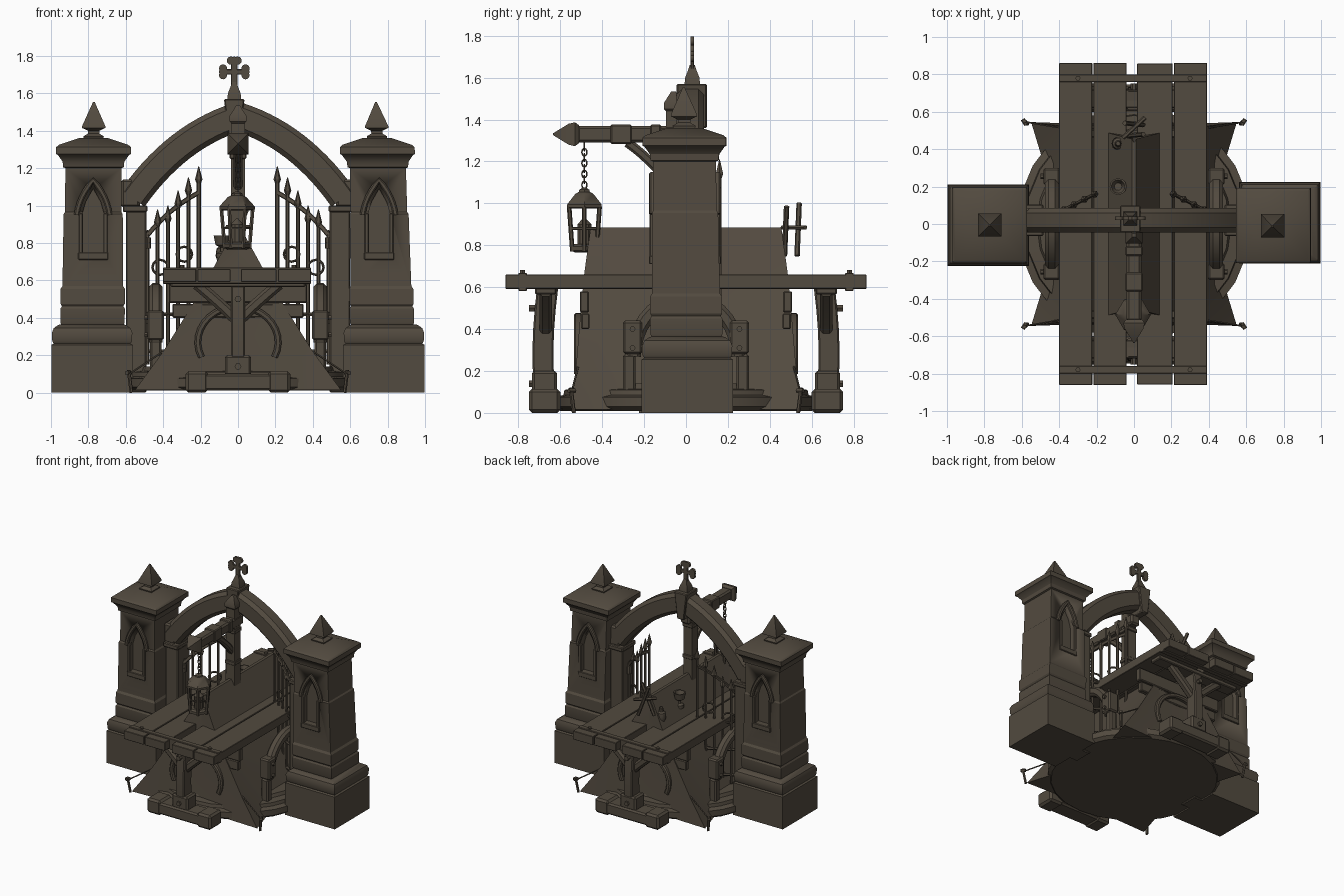
import bpy, bmesh, math
from mathutils import Vector as V, Matrix

if "Cube" in bpy.data.objects:
    bpy.data.objects.remove(bpy.data.objects["Cube"])

mat = bpy.data.materials.new("dark_umber")
mat.diffuse_color = (0.085, 0.069, 0.050, 1)
mat.use_nodes = True
mat.node_tree.nodes["Principled BSDF"].inputs["Base Color"].default_value = mat.diffuse_color

def finish(name, bm, angle=35, bevel=0):
    bmesh.ops.recalc_face_normals(bm, faces=bm.faces)
    if bevel:
        bmesh.ops.bevel(bm, geom=list(bm.edges), offset=bevel, segments=1, affect='EDGES')
    me = bpy.data.meshes.new(name)
    bm.to_mesh(me)
    bm.free()
    me.shade_smooth()
    me.set_sharp_from_angle(angle=math.radians(angle))
    me.materials.append(mat)
    ob = bpy.data.objects.new(name, me)
    bpy.context.collection.objects.link(ob)
    return ob

def rings(name, loops, closed=False, angle=35, bevel=0):
    """Skin a list of equally long point loops."""
    bm = bmesh.new()
    vs = [[bm.verts.new(p) for p in l] for l in loops]
    n, m = len(vs[0]), len(vs)
    for i in range(m if closed else m - 1):
        a, b = vs[i], vs[(i + 1) % m]
        for j in range(n):
            bm.faces.new((a[j], a[(j + 1) % n], b[(j + 1) % n], b[j]))
    if not closed:
        bm.faces.new(vs[0][::-1])
        bm.faces.new(vs[-1])
    return finish(name, bm, angle, bevel)

def lathe(name, c, prof, n=16, angle=35, lean=(0, 0)):
    """Profile of (radius, z) about a vertical axis; n=4 gives half widths."""
    k, turn = (1 / math.cos(math.pi / 4), math.pi / 4) if n == 4 else (1, 0)
    return rings(name, [[(c[0] + lean[0] * z + r * k * math.cos(turn + 2 * math.pi * j / n),
                          c[1] + lean[1] * z + r * k * math.sin(turn + 2 * math.pi * j / n), z)
                         for j in range(n)] for r, z in prof], angle=angle)

def box(name, x0, x1, y0, y1, z0, z1, bevel=0.006):
    q = lambda z: [(x0, y0, z), (x1, y0, z), (x1, y1, z), (x0, y1, z)]
    return rings(name, [q(z0), q(z1)], bevel=bevel)

def sweep(name, pts, w, h, side, ch=0.25, closed=False):
    """Chamfered section: w along 'side', h across it."""
    pts, side, loops = [V(p) for p in pts], V(side).normalized(), []
    for i, p in enumerate(pts):
        if closed:
            t = pts[(i + 1) % len(pts)] - pts[i - 1]
        else:
            t = pts[min(i + 1, len(pts) - 1)] - pts[max(i - 1, 0)]
        up = t.normalized().cross(side).normalized()
        c = ch * min(w, h)
        a, b = w / 2, h / 2
        sec = [(a, b - c), (a - c, b), (c - a, b), (-a, b - c), (-a, c - b), (c - a, -b), (a - c, -b), (a, c - b)]
        loops.append([p + side * u + up * v for u, v in sec])
    return rings(name, loops, closed)

def rod(name, p, q, r, n=8, r2=None):
    p, q = V(p), V(q)
    M = (q - p).to_track_quat('Z', 'Y').to_matrix()
    r2 = r if r2 is None else r2
    ring = lambda c, s: [c + M @ V((s * math.cos(2 * math.pi * j / n), s * math.sin(2 * math.pi * j / n), 0)) for j in range(n)]
    return rings(name, [ring(p, r), ring(q, r2)])

def arc(c, ra, rb, a0, a1, n, axis='x'):
    out = []
    for i in range(n + 1):
        a = math.radians(a0 + (a1 - a0) * i / n)
        u, w = ra * math.cos(a), rb * math.sin(a)
        out.append(V(c) + (V((0, u, w)) if axis == 'x' else V((u, 0, w))))
    return out

def bez(a, b, c, n):
    return [V(a) * (1 - t) ** 2 + V(b) * 2 * t * (1 - t) + V(c) * t * t for t in [i / n for i in range(n + 1)]]

# stone pillars with pointed niches, spikes and inner jambs
BASE = [(.218, 0), (.218, .255), (.205, .262), (.213, .275), (.215, .32), (.205, .345), (.18, .362), (.165, .365)]
SHAFT = [(.165, .36), (.172, .375), (.172, .45), (.164, .462), (.172, .475), (.172, .555), (.162, .57), (.158, .955),
         (.151, .965), (.150, 1.2), (.162, 1.205), (.165, 1.235), (.19, 1.27), (.2, 1.275), (.2, 1.312), (.185, 1.325), (.08, 1.36)]
for s, nm, cx, lx, ly in ((-1, "left", -.78, .006, 0), (1, "right", .78, -.027, -.011)):
    cy = .006 * s
    lathe(nm + "_pillar_base", (cx, cy), BASE, 4, angle=30)
    p = lathe(nm + "_pillar", (cx, cy), SHAFT, 4, 30, (lx, ly))
    lathe(nm + "_pillar_spike", (cx, cy), [(.05, 1.35), (.055, 1.37), (.03, 1.385), (.03, 1.4), (.062, 1.415), (.062, 1.425), (.004, 1.555)], 4, lean=(lx, ly))
    wx, wy = cx + lx * .95, cy + ly * .95
    for f in (-1, 1):
        shape = [(-.06, .75), (.06, .75), (.06, .95), (.04, 1.02), (0, 1.09), (-.04, 1.02), (-.06, .95)]
        cut = rings("niche_cutter", [[(wx + x, wy + f * d, z) for x, z in shape] for d in (.12, .25)])
        cut.hide_render = True
        mod = p.modifiers.new("niche", 'BOOLEAN')
        mod.object, mod.solver = cut, 'EXACT'
        me = bpy.data.meshes.new_from_object(p.evaluated_get(bpy.context.evaluated_depsgraph_get()))
        p.modifiers.clear()
        p.data = me
        bpy.data.objects.remove(cut)
        y = wy + f * .155
        hood = bez((wx - .088, y, .95), (wx - .075, y, 1.05), (wx, y, 1.135), 6)
        hood += [V((2 * wx - h.x, h.y, h.z)) for h in hood[-2::-1]]
        sweep(nm + "_niche_hood", hood, .03, .03, (0, 1, 0))
        for e in (-1, 1):
            box(nm + "_niche_side", wx + e * .066 - .011, wx + e * .066 + .011, y - .014, y + .014, .73, .96, .004)
        box(nm + "_niche_sill", wx - .08, wx + .08, y - .016, y + .016, .71, .75, .004)
    box(nm + "_jamb", s * .545 - .055, s * .545 + .055, -.055, .095, 0, .97)
    box(nm + "_jamb_cap", s * .55 - .065, s * .55 + .065, -.065, .105, .965, 1.0)
    box(nm + "_arch_springer", s * .575 - .05, s * .575 + .05, -.04, .085, .99, 1.14, .012)
    # half of the pointed arch
    sweep(nm + "_arch", bez((s * .562, .02, 1.04), (s * .33, .02, 1.37), (0, .02, 1.475), 14), .13, .155, (0, 1, 0), .2)

# keystone and flat cross finial
rings("keystone", [[(-.02 + e * w, y, z) for e, y in ((-1, -.045), (1, -.045), (1, .1), (-1, .1))] for w, z in ((.03, 1.36), (.055, 1.57))], bevel=.006)
lathe("finial_base", (-.02, .03), [(.038, 1.56), (.034, 1.6), (.022, 1.63), (.012, 1.66)], 4)
box("cross_upright", -.038, -.002, .022, .038, 1.62, 1.77, .004)
box("cross_arms", -.08, .04, .022, .038, 1.70, 1.73, .004)
for x, z in ((-.08, 1.715), (.04, 1.715), (-.02, 1.775)):
    d = V((x + .02, z - 1.715)).normalized()
    for a in (0, 1, -1):
        cx, cz = x + a * .018 * d.y, z + a * .018 * d.x
        rod("cross_lobe", (cx, .021, cz), (cx, .039, cz), .022, 12)

# lantern post, boom and brace
rings("lantern_post", [[(e * w, -.06 + f * w, z) for e, f in ((-1, -1), (1, -1), (1, 1), (-1, 1))]
                       for w, z in ((.04, .62), (.036, 1.44), (.045, 1.45), (.045, 1.48), (.01, 1.535))])
for z in (1.0, 1.25):
    box("post_band", -.045, .045, -.105, -.015, z, z + .03, .004)
box("boom", -.04, .04, -.52, .02, 1.29, 1.37, .012)
for y, w in ((-.36, .1), (-.17, .05)):
    box("boom_band", -.046, .046, y, y + w, 1.284, 1.376, .006)
rings("boom_tip", [[(w * a, y, 1.33 + w * b) for a, b in ((-1, -1), (1, -1), (1, 1), (-1, 1))] for w, y in ((.042, -.51), (.057, -.53), (.05, -.56), (.004, -.635))])
sweep("boom_brace", bez((0, -.28, 1.29), (0, -.18, 1.22), (0, -.08, 1.1), 6), .05, .045, (1, 0, 0))

# chain
for i in range(8):
    z = 1.27 - i * .026
    pts = arc((0, -.485, z), .012, .018, 0, 330, 11, 'x' if i % 2 else 'y')
    sweep("chain_link", pts, .007, .007, (1, 0, 0) if i % 2 else (0, 1, 0), closed=True)
# lantern
L = (-.005, -.485)
lathe("lantern_roof", L, [(.085, .975), (.095, .98), (.095, .995), (.05, 1.045), (.03, 1.055), (.028, 1.065), (.01, 1.075)], 6)
lathe("lantern_floor", L, [(.05, .765), (.075, .775), (.075, .795), (.06, .805)], 6)
lathe("lantern_candle", L, [(.035, .8), (.035, .9), (.006, .93)], 10)
for j in range(6):
    c, s = math.cos(j * math.pi / 3), math.sin(j * math.pi / 3)
    rod("lantern_bar", (L[0] + .066 * c, L[1] + .066 * s, .77), (L[0] + .084 * c, L[1] + .084 * s, .985), .011, 6)
sweep("lantern_hoop", [(L[0] + .074 * math.cos(j * math.pi / 3), L[1] + .074 * math.sin(j * math.pi / 3), .88) for j in range(6)], .012, .008, (0, 0, 1), closed=True)

# round stone base
lathe("base_disc", (0, 0), [(.60, .01), (.625, .03), (.625, .075), (.585, .085), (.58, .11), (.52, .115), (.51, .14)], 24)
# tent passing through the table, its corners flaring out
def tent_loop(x, y, z, mid):
    return [(-x, -y, z), (0, -y + .02, z), (x, -y, z), (x * mid, -y * .6, z), (x * mid, y * .6, z),
            (x, y, z), (0, y - .02, z), (-x, y, z), (-x * mid, y * .6, z), (-x * mid, -y * .6, z)]
rings("tent", [tent_loop(.55, .545, .015, .88), tent_loop(.40, .525, .22, .93), tent_loop(.25, .505, .46, .97),
               tent_loop(.13, .485, .67, 1), tent_loop(.012, .455, .885, 1)], angle=25)
for f in (-1, 1):
    sweep("tent_door_ring", arc((0, f * .515, .27), .215, .19, -25, 205, 20, 'y'), .04, .035, (0, 1, 0))
    box("tent_apron_board", -.37, .37, f * .485 - .022, f * .485 + .022, .48, .58)
    box("tent_apron_board_low", -.35, .35, f * .48 - .02, f * .48 + .02, .40, .475)
    for s in (-1, 1):
        rod("tent_peg", (s * .57, f * .535, 0), (s * .585, f * .55, .12), .01, 6)
        rod("tent_peg_head", (s * .575, f * .53, .105), (s * .595, f * .56, .105), .012, 6)
        rod("tent_rope", (s * .58, f * .545, .1), (s * .40, f * .515, .22), .005, 5)
# crossed tent poles at the rear ridge
rod("tent_pole_left", (-.05, .47, .75), (.05, .48, .985), .013, 6)
rod("tent_pole_right", (.05, .53, .75), (-.05, .54, 1.0), .013, 6)
rod("tent_pole_bar", (-.06, .46, .885), (.06, .57, .885), .012, 6)

# table planks and battens
for x0, x1, e in ((-.40, -.223, .862), (-.217, -.04, .862), (.017, .207, .858), (.213, .39, .862)):
    box("table_plank", x0, x1, -e, e, .592, .66, .003)
for f in (-1, 1):
    box("table_strap", -.40, .39, f * .78 - .02, f * .78 + .02, .582, .668, .003)
    box("table_batten", -.36, .36, f * .67 - .05, f * .67 + .05, .565, .6)
    # trestle: post, foot, curved struts, bolts
    sweep("trestle_post", bez((0, f * .67, .06), (0, f * .70, .3), (0, f * .66, .6), 6), .075, .10, (1, 0, 0), .1)
    box("trestle_foot", -.27, .27, f * .675 - .07, f * .675 + .07, .01, .10, .012)
    box("trestle_foot_block", -.07, .07, f * .675 - .06, f * .675 + .06, .09, .2, .012)
    for z in (.14, .5):
        rod("trestle_bolt", (0, f * .70, z), (0, f * .75, z), .018, 6)
    for s in (-1, 1):
        box("trestle_toe", s * .22 - .06, s * .22 + .06, f * .675 - .075, f * .675 + .075, 0, .115, .015)
        sweep("trestle_strut", bez((s * .02, f * .67, .40), (s * .10, f * .67, .48), (s * .22, f * .67, .58), 6), .06, .06, (0, 1, 0))
        rod("strap_bolt", (s * .30, f * .78, .66), (s * .30, f * .78, .682), .014, 6)

# side hoops with bolted brackets, and iron gates opening backward
for s in (-1, 1):
    sweep("side_hoop", arc((s * .44, 0, .27), .25, .28, 0, 180, 18), .07, .07, (1, 0, 0))
    for f in (-1, 1):
        box("hoop_bracket", s * .44 - .045, s * .44 + .045, f * .255 - .045, f * .255 + .045, .28, .44, .01)
        box("hoop_foot", s * .44 - .03, s * .44 + .03, f * .27 - .03, f * .27 + .03, .1, .28, .01)
        for z in (.31, .4):
            rod("bracket_bolt", (s * .48, f * .255, z), (s * .5, f * .255, z), .014, 6)
    at = lambda t, z: V((s * (.485 - .275 * t), .02 + .14 * t, z))
    tops = (.87, .98, 1.0, 1.08, 1.15, 1.21)
    for i, h in enumerate(tops):
        t = i / 5
        rod("gate_bar", at(t, .15), at(t, h - .07), .011, 6)
        rod("gate_spear", at(t, h - .1), at(t, h - .07), .008, 6, .02)
        rod("gate_spear_tip", at(t, h - .07), at(t, h), .02, 6, .002)
    sweep("gate_top_rail", bez(at(0, .84), at(.4, .98), at(1, 1.07), 8), .016, .025, (0, 1, 0))
    for z in (.22, .42):
        rod("gate_rail", at(0, z), at(1, z), .011, 6)
    for t, z in ((.72, .74), (.25, .67)):
        pts = [at(t + .15 * math.cos(a), z + .04 * math.sin(a)) for a in [2 * math.pi * k / 12 for k in range(12)]]
        sweep("gate_ring", pts, .012, .012, (s * .45, .89, 0), closed=True)
    for z in (.4, .8):
        rod("gate_hinge", at(0, z - .03), at(0, z + .03), .02, 8)

# goblet and small pot resting on the tent's left slope
lathe("goblet", (-.085, .20), [(.03, .72), (.03, .745), (.01, .755), (.01, .775), (.035, .79), (.045, .84), (.036, .84), (.02, .80)], 12)
lathe("small_pot", (-.085, .43), [(.025, .70), (.035, .73), (.03, .77), (.018, .78), (.012, .81)], 10)
